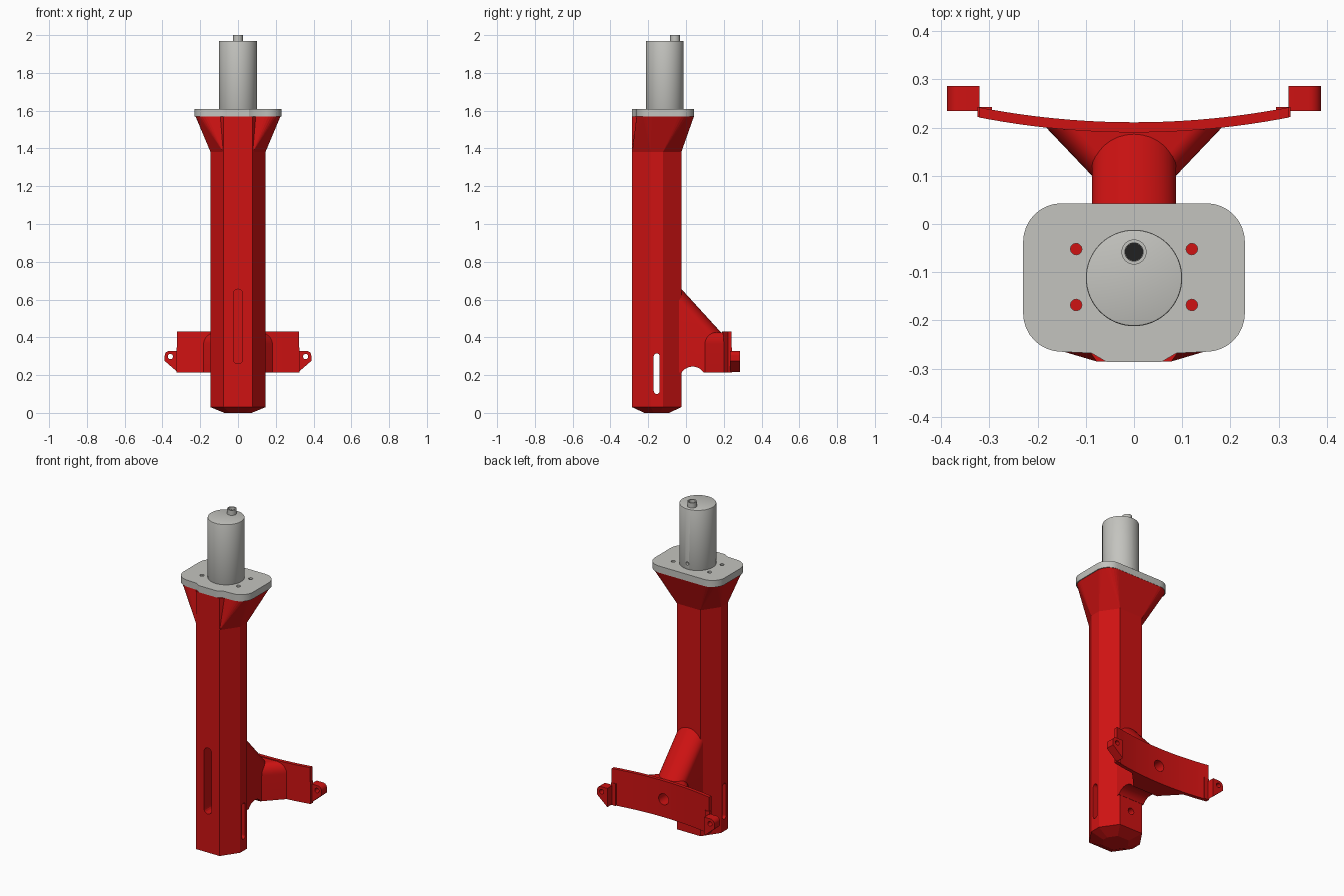
import bpy, bmesh, math
from mathutils import Vector

if "Cube" in bpy.data.objects:
    bpy.data.objects.remove(bpy.data.objects["Cube"], do_unlink=True)


def material(name, rgb):
    m = bpy.data.materials.new(name)
    m.use_nodes = True
    m.diffuse_color = (*rgb, 1)
    m.node_tree.nodes["Principled BSDF"].inputs["Base Color"].default_value = (*rgb, 1)
    return m


RED = material("red_plastic", (0.62, 0.006, 0.006))
GREY = material("light_grey_metal", (0.55, 0.55, 0.52))
DARK = material("dark_bore", (0.015, 0.015, 0.015))


def finish(name, bm, mat):
    bmesh.ops.recalc_face_normals(bm, faces=bm.faces)
    me = bpy.data.meshes.new(name)
    bm.to_mesh(me)
    bm.free()
    me.materials.append(mat)
    ob = bpy.data.objects.new(name, me)
    bpy.context.collection.objects.link(ob)
    return ob


def place(u, v, w, axis):
    return {"X": (w, u, v), "Y": (u, w, v), "Z": (u, v, w)}[axis]


def prism(name, outline, lo, hi, axis, mat=RED):
    """Extrude a 2D outline along an axis."""
    bm = bmesh.new()
    f = bm.faces.new([bm.verts.new(place(u, v, lo, axis)) for u, v in outline])
    ext = bmesh.ops.extrude_face_region(bm, geom=[f])["geom"]
    bmesh.ops.translate(bm, vec=Vector(place(0, 0, hi - lo, axis)),
                        verts=[g for g in ext if isinstance(g, bmesh.types.BMVert)])
    return finish(name, bm, mat)


def hull(name, points, mat=RED):
    """Convex loft through sections."""
    bm = bmesh.new()
    for p in points:
        bm.verts.new(p)
    res = bmesh.ops.convex_hull(bm, input=bm.verts)
    junk = {g for g in res["geom_interior"] + res["geom_unused"]
            if isinstance(g, bmesh.types.BMVert)}
    bmesh.ops.delete(bm, geom=list(junk), context="VERTS")
    bmesh.ops.dissolve_limit(bm, angle_limit=0.01, verts=bm.verts, edges=bm.edges)
    return finish(name, bm, mat)


def arc(cu, cv, r, a0, a1, n=8):
    return [(cu + r * math.cos(math.radians(a0 + (a1 - a0) * i / n)),
             cv + r * math.sin(math.radians(a0 + (a1 - a0) * i / n))) for i in range(n + 1)]


def circle(cu, cv, r, n=32):
    return arc(cu, cv, r, 0, 360, n)[:-1]


def stadium(cu, v0, v1, r):
    return arc(cu, v1 - r, r, 0, 180) + arc(cu, v0 + r, r, 180, 360)


def arch(half, bottom, top, r):
    return ([(-half, bottom), (half, bottom)] + arc(half - r, top - r, r, 0, 90)
            + arc(r - half, top - r, r, 90, 180))


def apply_modifier(ob, mod):
    bpy.context.view_layer.objects.active = ob
    bpy.ops.object.modifier_apply(modifier=mod.name)


def cut(ob, outline, lo, hi, axis):
    tool = prism("cutter", outline, lo, hi, axis, ob.data.materials[0])
    tool.hide_render = True
    mod = ob.modifiers.new("cut", "BOOLEAN")
    mod.operation, mod.solver, mod.object = "DIFFERENCE", "EXACT", tool
    apply_modifier(ob, mod)
    bpy.data.objects.remove(tool, do_unlink=True)


def smooth(ob, angle=30):
    bpy.ops.object.select_all(action="DESELECT")
    ob.select_set(True)
    bpy.context.view_layer.objects.active = ob
    bpy.ops.object.shade_smooth_by_angle(angle=math.radians(angle))


# Column: eight-sided tube with a tapered foot
CY = -0.155
quarter = [(0.145, 0.032), (0.078, 0.13)]
octagon = [(sx * x, CY + sy * y) for sx, sy, pts in (
    (1, 1, quarter), (-1, 1, quarter[::-1]), (-1, -1, quarter), (1, -1, quarter[::-1]))
    for x, y in pts]
foot = [(x * 0.5, CY + (y - CY) * 0.5, 0) for x, y in octagon]
column = hull("column", foot + [(x, y, z) for x, y in octagon for z in (0.03, 1.57)])
cut(column, stadium(0, 0.26, 0.655, 0.025), -0.4, -0.07, "Y")
cut(column, stadium(CY, 0.1, 0.315, 0.016), -0.3, 0.3, "X")
cut(column, circle(0, 0.14, 0.02, 16), -0.08, 0.1, "Y")

# Flared head below the mounting plate
R = 0.08


def rounded(half, y0, y1, bump=()):
    return (arc(half - R, y1 - R, R, 0, 90) + arc(R - half, y1 - R, R, 90, 180)
            + arc(R - half, y0 + R, R, 180, 270) + list(bump)
            + arc(half - R, y0 + R, R, 270, 360))


hull("flared_head", [(x, y, 1.38) for x, y in octagon]
     + [(x, y, 1.57) for x, y in rounded(0.225, -0.262, 0.042)])

# Mounting plate with a front lip and four screw holes
lip = [(-0.088, -0.268), (-0.057, -0.286), (0.057, -0.286), (0.088, -0.268)]
plate = prism("mounting_plate", rounded(0.23, -0.265, 0.043, lip), 1.57, 1.61, "Z", GREY)
for x in (-0.12, 0.12):
    for y in (-0.052, -0.168):
        cut(plate, circle(x, y, 0.012, 12), 1.5, 1.7, "Z")
smooth(plate)

# Motor can with offset hollow boss
MY = -0.112
motor = prism("motor_can", circle(0, MY, 0.1, 64), 1.605, 1.97, "Z", GREY)
bevel = motor.modifiers.new("rim", "BEVEL")
bevel.width, bevel.segments = 0.004, 2
apply_modifier(motor, bevel)
cut(motor, circle(0, 1.643, 0.01, 12), -0.05, 0.05, "Y")
smooth(motor)
boss = prism("motor_boss", circle(0, -0.058, 0.026), 1.965, 2.0, "Z", GREY)
cut(boss, circle(0, -0.058, 0.019), 1.98, 2.1, "Z")
smooth(boss)
prism("boss_bore", circle(0, -0.058, 0.0188), 1.976, 1.983, "Z", DARK)

# Sloping arched neck, undercut by a round gap
neck = hull("arm_neck", [(x, y, z) for y, top in ((-0.06, 0.695), (0.2, 0.41))
                         for x, z in arch(0.087, 0.213, top, 0.0869)])
cut(neck, circle(0.035, 0.175, 0.07, 48), -0.3, 0.3, "X")
cut(neck, circle(0, 0.32, 0.033), 0.11, 0.3, "Y")
smooth(neck)

# Widening foot of the arm
root = hull("arm_root", [(x, y, z) for half, y, r in ((0.087, 0.1, 0.06), (0.185, 0.203, 0.06))
                         for x, z in arch(half, 0.213, 0.425, r)])
cut(root, circle(0, 0.32, 0.033), 0.11, 0.3, "Y")
smooth(root)

# Curved bracket plate with a centre hole
xs = [-0.322 + 0.644 * i / 24 for i in range(25)]
bracket = prism("bracket_plate", [(x, 0.19 + 0.3 * x * x) for x in xs]
                + [(x, 0.211 + 0.3 * x * x) for x in reversed(xs)], 0.213, 0.43, "Z")
cut(bracket, circle(0, 0.32, 0.033), 0.1, 0.3, "Y")
smooth(bracket)

# Mirrored fixing ears with screw holes
for side, s in (("left", 1), ("right", -1)):
    ear_shape = ([(0.32, 0.216), (0.388, 0.275)] + arc(0.363, 0.303, 0.025, 0, 90)
                 + [(0.32, 0.328)])
    ear = prism(side + "_ear", [(s * x, z) for x, z in ear_shape], 0.234, 0.286, "Y")
    cut(ear, circle(s * 0.358, 0.298, 0.014, 16), 0.1, 0.4, "Y")
    smooth(ear)
    web = [(0.295, 0.213), (0.325, 0.213), (0.325, 0.345), (0.295, 0.345)]
    prism(side + "_ear_web", [(s * x, z) for x, z in web], 0.222, 0.243, "Y")
